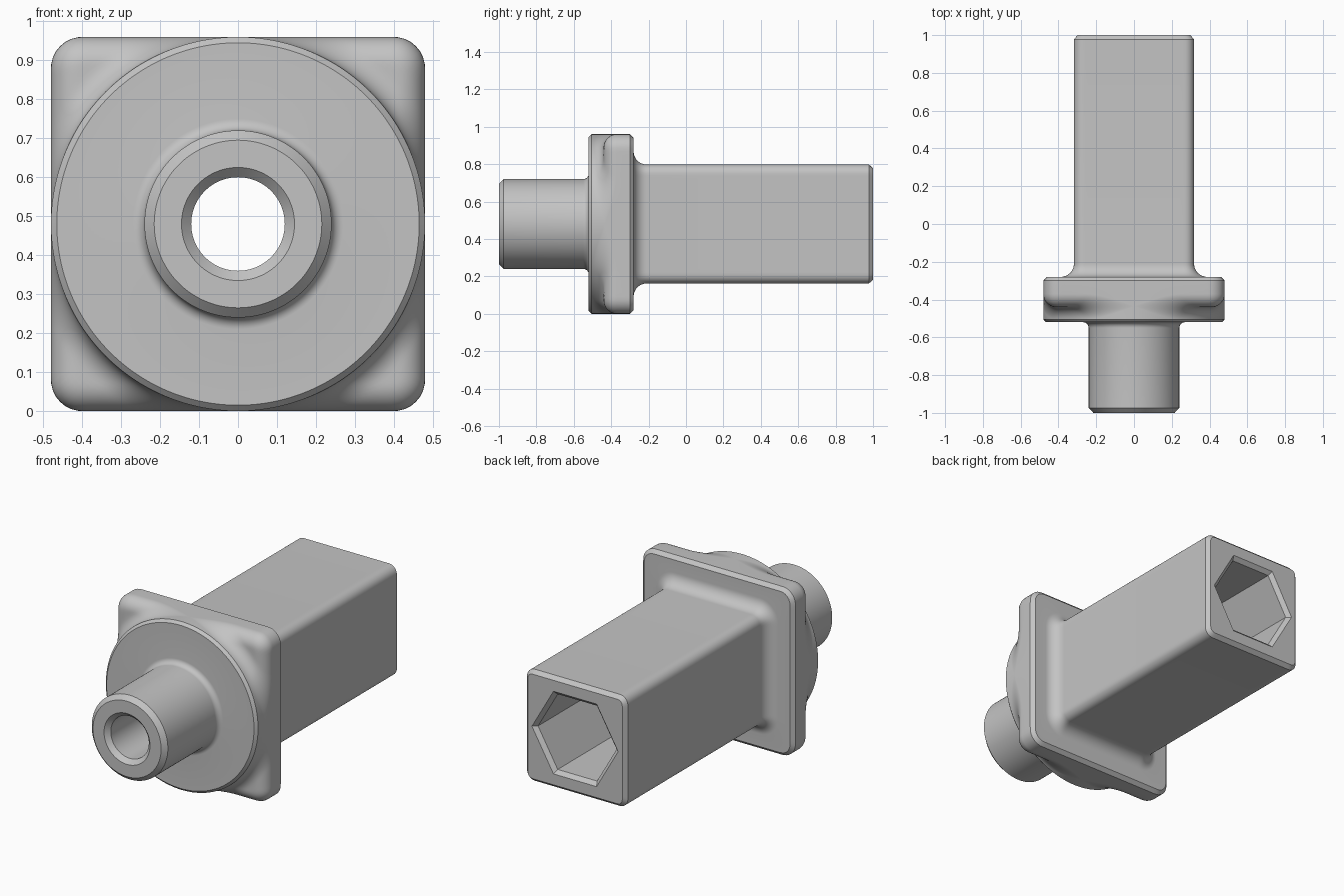
import bpy, bmesh, math

cube = bpy.data.objects.get("Cube")
if cube:
    bpy.data.objects.remove(cube, do_unlink=True)

STEPS = 240          # points per ring, so square and hexagon corners land on points
CENTRE = 0.48        # height of the long axis
HALF = 0.48          # half width of the flange and radius of the disc
ANGLES = [math.tau * i / STEPS for i in range(STEPS)]


def circle(radius):
    return [(radius * math.cos(a), radius * math.sin(a)) for a in ANGLES]


def hexagon(radius):
    pts = []
    for a in ANGLES:
        off = a % (math.pi / 3) - math.pi / 6
        r = radius * math.cos(math.pi / 6) / math.cos(off)
        pts.append((r * math.cos(a), r * math.sin(a)))
    return pts


def rounded_square(half, corner):
    """Square with rounded corners, sampled along rays from the middle."""
    pts = []
    inner = half - corner
    for a in ANGLES:
        c, s = abs(math.cos(a)), abs(math.sin(a))
        r = half / max(c, s)
        if min(c, s) * r > inner:
            b = inner * (c + s)
            r = b + math.sqrt(b * b - 2 * inner * inner + corner * corner)
        pts.append((r * math.cos(a), r * math.sin(a)))
    return pts


def edge_depth(x, z, half, corner):
    """Distance from a point in to the rounded square's outline."""
    qx, qz = abs(x) - half + corner, abs(z) - half + corner
    outside = math.hypot(max(qx, 0), max(qz, 0))
    return max(0, corner - outside - min(max(qx, qz), 0))


def quarter(t, radius):
    """Drop of a quarter round at distance t from its start."""
    if t >= radius:
        return 0
    return radius - math.sqrt(max(0, radius ** 2 - (radius - max(t, 0)) ** 2))


rings = []


def ring(outline, y):
    rings.append([(x, y, z + CENTRE) for x, z in outline])


# Front bore and boss
ring(circle(0.12), -0.975)
ring(circle(0.145), -1)
ring(circle(0.215), -1)
ring(circle(0.24), -0.975)

# Fillet from the boss to the disc
for i in range(9):
    a = math.pi / 2 * i / 8
    ring(circle(0.27 - 0.03 * math.cos(a)), -0.55 + 0.03 * math.sin(a))

# Disc face with a chamfered rim
ring(circle(0.465), -0.52)
ring(circle(HALF), -0.505)

# Flange front: hollow fillet off the disc, rounded over at the outer edge
square = rounded_square(HALF, 0.08)
BLEND = 20
for k in range(BLEND + 1):
    f = (1 - math.cos(math.pi * k / BLEND)) / 2
    loop = []
    for (cx, cz), (sx, sz) in zip(circle(HALF), square):
        x, z = cx + (sx - cx) * f, cz + (sz - cz) * f
        rise = quarter(math.hypot(x, z) - HALF, 0.065)
        drop = quarter(edge_depth(x, z, HALF, 0.08), 0.07)
        loop.append((x, -0.44 + drop - rise, z + CENTRE))
    rings.append(loop)

# Flange back edge
ring(square, -0.30)
ring(rounded_square(0.46, 0.06), -0.28)

# Fillet from the flange to the square shank
for i in range(13):
    a = math.pi / 2 * i / 12
    grow = 0.07 * (1 - math.sin(a))
    ring(rounded_square(0.318 + grow, 0.05 + grow), -0.21 - 0.07 * math.cos(a))

# Shank end
ring(rounded_square(0.318, 0.05), 0.978)
ring(rounded_square(0.298, 0.03), 1)

# Hexagonal socket, meeting the front bore at its floor
ring(hexagon(0.272), 1)
ring(hexagon(0.248), 0.979)
ring(hexagon(0.248), -0.28)
ring(circle(0.12), -0.28)

# Join the rings into one closed surface
bm = bmesh.new()
loops = [[bm.verts.new(p) for p in r] for r in rings]
for a, b in zip(loops, loops[1:] + loops[:1]):
    for i in range(STEPS):
        j = (i + 1) % STEPS
        bm.faces.new((a[i], a[j], b[j], b[i]))
bmesh.ops.remove_doubles(bm, verts=bm.verts, dist=0.00002)
bmesh.ops.recalc_face_normals(bm, faces=bm.faces)
mesh = bpy.data.meshes.new("socket_adapter")
bm.to_mesh(mesh)
bm.free()

adapter = bpy.data.objects.new("socket_adapter", mesh)
bpy.context.collection.objects.link(adapter)

# Plain grey metal
grey = bpy.data.materials.new("plain_grey")
grey.use_nodes = True
colour = (0.55, 0.55, 0.55, 1)
grey.diffuse_color = colour
for node in grey.node_tree.nodes:
    if node.type == 'BSDF_PRINCIPLED':
        node.inputs["Base Color"].default_value = colour
mesh.materials.append(grey)

bpy.ops.object.select_all(action='DESELECT')
adapter.select_set(True)
bpy.context.view_layer.objects.active = adapter
bpy.ops.object.shade_smooth_by_angle(angle=math.radians(35))
